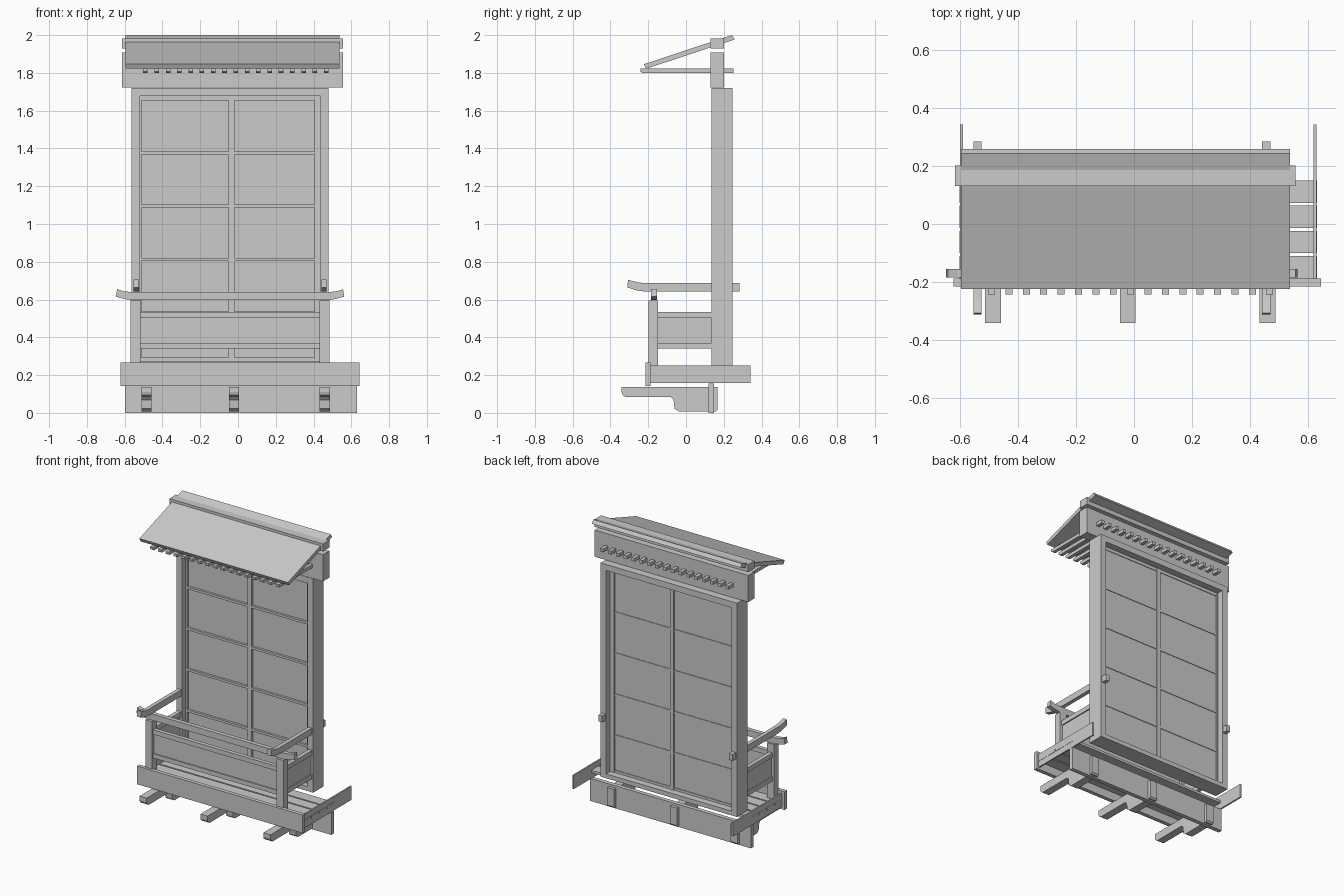
import bpy, bmesh
from mathutils import Vector


def prism(name, profile, axis, lo, hi):
    """Extrude a 2D profile: axis 'x' takes (y, z) points, axis 'y' takes (x, z)."""
    def place(p, t):
        return Vector((t, p[0], p[1])) if axis == 'x' else Vector((p[0], t, p[1]))
    bm = bmesh.new()
    a = [bm.verts.new(place(p, lo)) for p in profile]
    b = [bm.verts.new(place(p, hi)) for p in profile]
    bm.faces.new(a)
    bm.faces.new(b[::-1])
    n = len(profile)
    for i in range(n):
        bm.faces.new((a[i], b[i], b[(i + 1) % n], a[(i + 1) % n]))
    bmesh.ops.recalc_face_normals(bm, faces=bm.faces)
    mesh = bpy.data.meshes.new(name)
    bm.to_mesh(mesh)
    bm.free()
    obj = bpy.data.objects.new(name, mesh)
    bpy.context.collection.objects.link(obj)
    return obj


def box(name, x0, x1, y0, y1, z0, z1):
    return prism(name, [(y0, z0), (y1, z0), (y1, z1), (y0, z1)], 'x', x0, x1)


MID = -0.042            # centre line of the window frame

# Base: skirt, stepped brackets, apron boards
box("base_skirt", -0.598, 0.629, 0.118, 0.147, 0.0, 0.155)
bracket = [(-0.341, 0.138), (0.168, 0.138), (0.168, 0.018), (0.158, 0.008),
           (-0.04, 0.008), (-0.06, 0.022), (-0.066, 0.068), (-0.08, 0.083),
           (-0.318, 0.083), (-0.336, 0.095), (-0.341, 0.11)]
for x in (-0.485, -0.021, 0.459):
    prism("bracket", bracket, 'x', x - 0.027, x + 0.027)
box("front_apron", -0.621, 0.643, -0.215, -0.188, 0.143, 0.268)
box("side_apron_left", -0.599, -0.588, -0.19, 0.342, 0.157, 0.252)
box("side_apron_right", 0.618, 0.628, -0.19, 0.342, 0.157, 0.252)

# Floor slats, passing just through the side aprons
for i in range(4):
    y = -0.187 + i * 0.0865
    box("floor_slat", -0.6, 0.63, y, y + 0.077, 0.198, 0.215)

# Window frame
for s in (-1, 1):
    a, b = sorted((MID + s * 0.521, MID + s * 0.478))
    box("frame_post", a, b, 0.134, 0.247, 0.245, 1.719)
box("frame_head", MID - 0.478, MID + 0.478, 0.134, 0.247, 1.677, 1.719)
box("frame_sill", MID - 0.478, MID + 0.478, 0.134, 0.247, 0.245, 0.275)

# Screen panel with lattice bars
LEFT, RIGHT = -0.512, 0.405
box("screen_panel", MID - 0.478, MID + 0.478, 0.190, 0.196, 0.275, 1.677)
box("screen_stile_left", MID - 0.478, LEFT, 0.173, 0.204, 0.275, 1.677)
box("screen_stile_right", RIGHT, MID + 0.478, 0.173, 0.204, 0.275, 1.677)
box("screen_mullion", -0.049, -0.019, 0.173, 0.204, 0.275, 1.677)
for i in range(1, 5):
    z = 0.246 + i * 0.2827
    box("screen_bar", LEFT, RIGHT, 0.175, 0.2, z - 0.008, z + 0.008)
box("screen_top_bar", LEFT, RIGHT, 0.175, 0.2, 1.655, 1.677)
box("screen_bottom_bar", LEFT, RIGHT, 0.175, 0.2, 0.275, 0.292)

# Balcony corner posts and side panels
for s in (-1, 1):
    x = MID + s * 0.5
    box("balcony_post", x - 0.026, x + 0.026, -0.198, -0.148, 0.215, 0.595)
    box("side_top_rail", x - 0.014, x + 0.014, -0.148, 0.134, 0.503, 0.535)
    box("side_bottom_rail", x - 0.014, x + 0.014, -0.148, 0.134, 0.34, 0.37)
    box("side_panel", x - 0.006, x + 0.006, -0.148, 0.134, 0.37, 0.503)

# Balcony front panel
x0, x1 = MID - 0.475, MID + 0.475
box("front_top_rail", x0, x1, -0.187, -0.159, 0.503, 0.535)
box("front_bottom_rail", x0, x1, -0.187, -0.159, 0.34, 0.37)
box("front_panel", x0, x1, -0.179, -0.167, 0.37, 0.503)

# Handrails with upswept ends
half = [(-0.52, 0.597), (-0.56, 0.603), (-0.604, 0.615), (-0.598, 0.655),
        (-0.565, 0.644), (-0.53, 0.64)]
right = [(MID - x, z) for x, z in reversed(half)]
prism("front_handrail", [(MID + x, z) for x, z in half] + right, 'y', -0.184, -0.154)
side_rail = [(0.283, 0.643), (0.283, 0.687), (-0.225, 0.687), (-0.26, 0.692),
             (-0.307, 0.705), (-0.311, 0.664), (-0.26, 0.648), (-0.22, 0.643)]
for s in (-1, 1):
    x = MID + s * 0.497
    prism("side_handrail", side_rail, 'x', x - 0.014, x + 0.014)

# Lintel, ridge beam, rafters and sloping roof
box("lintel", -0.615, 0.556, 0.130, 0.201, 1.723, 1.907)
box("ridge_beam", -0.615, 0.556, 0.131, 0.201, 1.929, 1.981)
rafter = [(-0.242, 1.822), (0.252, 1.822), (0.252, 1.799), (-0.23, 1.799), (-0.242, 1.807)]
for i in range(17):
    x = -0.49 + i * 0.0598
    prism("rafter", rafter, 'x', x - 0.012, x + 0.012)
prism("roof_slab", [(-0.223, 1.846), (0.243, 2.0), (0.258, 1.977), (-0.211, 1.822)],
      'x', -0.596, 0.537)
